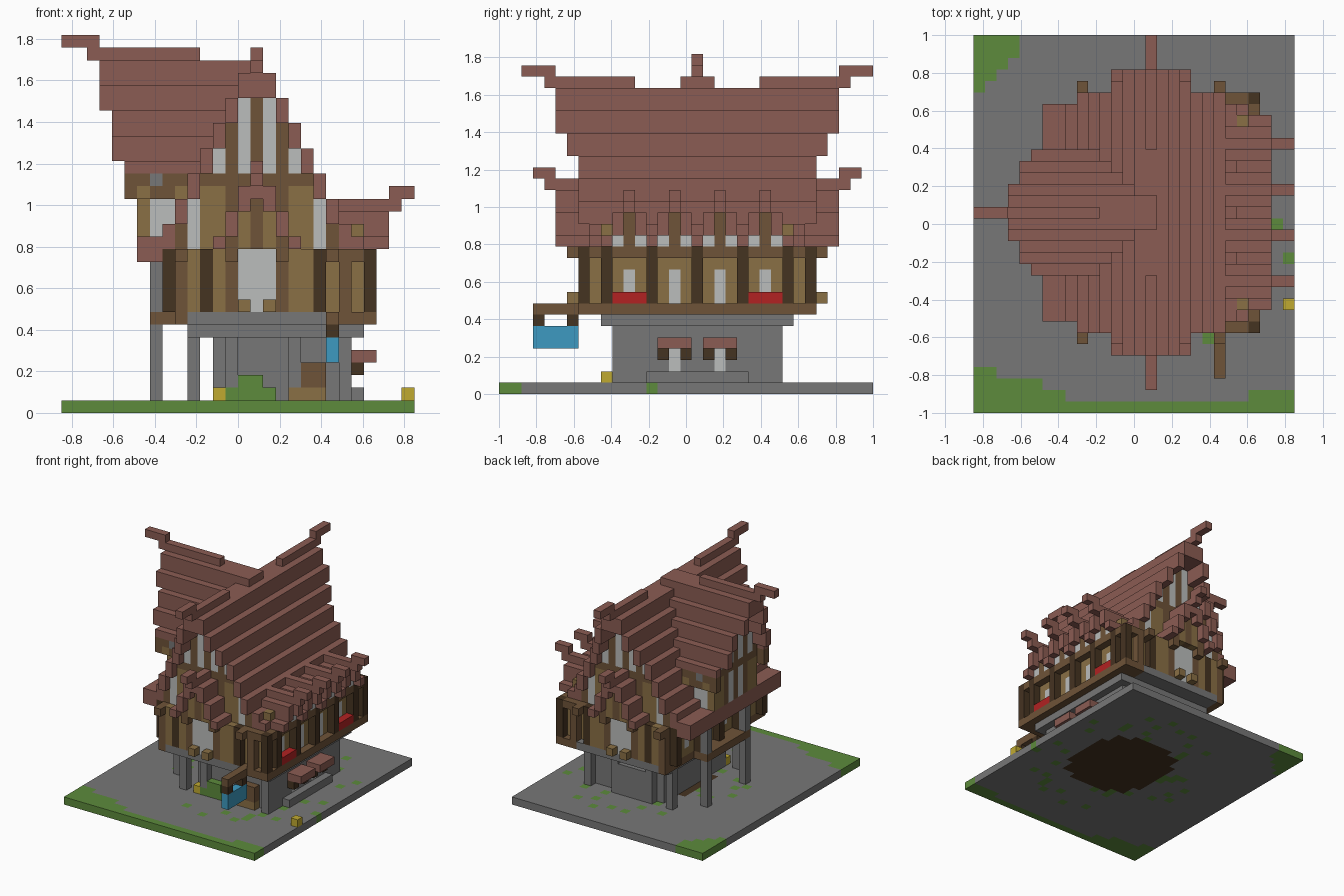
import bpy
import bmesh
import random

default = bpy.data.objects.get("Cube")
if default:
    bpy.data.objects.remove(default, do_unlink=True)
random.seed(4)

UNIT = 2 / 33
WIDTH, DEPTH = 28, 33
RIDGE_X, RIDGE_Y = 15, 17
PALETTE = {
    "roof_red": "8b5c53", "stone": "777777", "grass": "5d8b3c", "dark_timber": "453321",
    "timber": "6e5338", "ochre": "8a7045", "pane": "bbbdbc", "flower_red": "b22222",
    "sign_blue": "3d9ac1", "straw": "c0aa30",
}
grid = {}


def linear(c):
    return c / 12.92 if c <= 0.04045 else ((c + 0.055) / 1.055) ** 2.4


def make_material(name, code):
    rgb = [linear(int(code[n:n + 2], 16) / 255) for n in (0, 2, 4)]
    mat = bpy.data.materials.new(name)
    mat.use_nodes = True
    mat.diffuse_color = (*rgb, 1)
    shader = next(n for n in mat.node_tree.nodes if n.type == "BSDF_PRINCIPLED")
    shader.inputs["Base Color"].default_value = (*rgb, 1)
    shader.inputs["Roughness"].default_value = 0.9
    return mat


def fill(part, colour, xs, ys, zs, mirror=""):
    """Fill a block of cells; ranges are half open, a single number is one cell."""
    xs, ys, zs = [(r, r + 1) if isinstance(r, int) else r for r in (xs, ys, zs)]
    if "x" in mirror:
        flipped = (2 * RIDGE_X + 1 - xs[1], 2 * RIDGE_X + 1 - xs[0])
        fill(part, colour, flipped, ys, zs, mirror.replace("x", ""))
    if "y" in mirror:
        fill(part, colour, xs, (2 * RIDGE_Y + 1 - ys[1], 2 * RIDGE_Y + 1 - ys[0]), zs)
    for x in range(*xs):
        for y in range(*ys):
            for z in range(*zs):
                grid[x, y, z] = (part, colour)


# Ground slab: paving, lawn edges, earth below the house
def ground_colour(x, y):
    lawn = y == 0 or (y == 1 and (x < 8 or x >= 24)) or (y == 2 and x < 6) or (y == 3 and x < 2)
    if lawn or x < (y - 27) * 0.8:
        return "grass"
    reach = ((x - 16.5) / 6.5) ** 2 + ((y - RIDGE_Y) / 7) ** 2
    if reach < 1:
        return "dark_timber"
    return "grass" if reach < 3 and random.random() < 0.12 else "stone"


for x in range(WIDTH):
    for y in range(DEPTH):
        fill("ground", ground_colour(x, y), x, y, 0)

# Stone ground floor with corner pillars and plinth
fill("ground_floor", "stone", (12, 23), (11, 24), (1, 7))
fill("ground_floor", "stone", (10, 24), (9, 26), (6, 8))
fill("stone_pillars", "stone", 10, 10, (1, 7), "y")
for x in (13, 18, 22):
    fill("stone_pillars", "stone", x, 10, (1, 7), "y")
fill("side_plinth", "stone", 23, (13, 22), 1)
fill("back_bay", "stone", (14, 18), 24, (1, 5))

# Door, bush and crates
fill("door", "timber", (19, 21), 10, (1, 4))
fill("door_step", "ochre", (18, 21), 10, 1)
fill("bush", "grass", (13, 17), 10, 1)
fill("bush", "grass", (14, 16), 10, 2)
fill("crates", "straw", 12, 10, 1)
fill("crates", "straw", 27, 9, 1)

# Ground floor windows with awnings
for y in (15, 19):
    fill("shop_windows", "pane", 22, y, (2, 4))
    fill("awnings", "roof_red", (23, 25), (y - 1, y + 2), 4)
    for side in (-1, 1):
        fill("awning_brackets", "dark_timber", 23, y + side, 3)

# Upper floor: sill beam, walls, top beam
fill("sill_beam", "timber", (9, 25), (7, 28), 7)
fill("stone_sill", "stone", (10, 22), (7, 28), 7)
fill("upper_walls", "ochre", (9, 24), (8, 27), (8, 13))
fill("top_beam", "timber", (9, 25), (7, 28), 12)

# Front and back posts and windows
for x in (11, 20, 24):
    fill("corner_posts", "dark_timber", x, 7, (8, 13), "y")
for x in (9, 13, 17, 22):
    fill("wall_studs", "timber", x, 7, (8, 12), "y")
for x in (10, 12, 18, 19):
    fill("wall_panels", "ochre", x, 7, (8, 13), "y")
fill("bay_window", "pane", (14, 17), 7, (8, 13), "y")
for x in (14, 16):
    fill("bay_sill", "ochre", x, 6, 8, "y")
for x in (9, 13, 17, 21):
    fill("eave_blocks", "timber", x, 6, 12, "y")

# Right wall: windows, posts, flower boxes
for y in (9, 13, 17, 21, 25):
    fill("side_posts", "dark_timber", 24, y, (8, 13))
fill("side_posts", "dark_timber", 24, 7, (8, 13), "y")
for y in (11, 15, 19, 23):
    fill("side_windows", "pane", 23, y, (8, 11))
    fill("side_windows_left", "pane", 9, y, (9, 12))
for y in (10, 22):
    fill("flower_boxes", "flower_red", 24, (y, y + 3), 8)

# Left gallery on tall posts
fill("gallery_floor", "timber", (7, 9), (13, 22), 7)
for y in (13, 21):
    fill("gallery_posts", "stone", 7, y, (1, 7))
    fill("gallery_posts", "stone", 7, y, (8, 12))
for y in (8, 13, 17):
    fill("gallery_studs", "dark_timber", 8, y, (8, 13), "y")

# Main roof, stepped away from the ridge
TOPS = (27, 27, 25, 23, 21, 19, 17, 15, 14, 14)
for d, top in enumerate(TOPS):
    start = 5 if d < 3 else 6 if d == 3 else 7 if d < 7 else 8
    low = top - 2
    ends = (start, 35 - start)
    if d < 9:
        fill("main_roof", "roof_red", RIDGE_X + d, ends, (13 if d > 6 else low, top))
    fill("main_roof", "roof_red", RIDGE_X - d, ends, (12 if d > 7 else low, top))
fill("main_ridge", "roof_red", RIDGE_X, (4, 12), 27, "y")
fill("main_ridge", "roof_red", RIDGE_X, (2, 5), 28, "y")

# Cross roof over the left wing
for d in range(6):
    top = 30 - 2 * max(d, 1)
    start = 3 if d < 3 else 4 if d < 5 else 5
    low = top - 1 if d == 5 else top - 2
    fill("cross_roof", "roof_red", (start, 16), RIDGE_Y - d, (low, top), "y")
fill("cross_ridge", "roof_red", (2, 11), RIDGE_Y, 28)
fill("cross_ridge", "roof_red", (0, 3), RIDGE_Y, 29)


# Gable walls, half timbered
def gable_colour(d, z):
    if z < 18 and d in (3, 4):
        return "ochre"
    return "timber" if z == 18 or d % 2 == 0 else "pane"


for d in range(7):
    for z in range(13, TOPS[d] - 2):
        fill("gable_walls", gable_colour(d, z), RIDGE_X - d, 8, z, "xy")
for d in range(5):
    for z in range(14, TOPS[d] - 1):
        fill("left_gable_wall", gable_colour(d, z), 6, RIDGE_Y - d, z, "y")
fill("left_wing_windows", "pane", (7, 9), 13, (14, 17), "y")
fill("left_wing_wall", "timber", (9, 11), 13, (14, 18), "y")
for x in range(5, 11):
    tint = "ochre" if x % 3 == 0 else "timber"
    fill("left_wing_beam", tint, x, 12, 17, "y")
    fill("left_wing_beam", "stone" if x == 7 else "timber", x, 12, 18, "y")

# Small porch gables at front and back
for d, (low, top) in enumerate(((17, 19), (16, 18), (14, 16), (13, 14))):
    fill("porch_roof", "roof_red", RIDGE_X + d, (5, 8), (low, top), "xy")
    fill("porch_gable", "ochre" if d == 1 else "timber", RIDGE_X + d, 6, (13, low), "xy")
fill("porch_ridge", "roof_red", RIDGE_X, (4, 8), 18, "y")
fill("porch_ridge", "roof_red", RIDGE_X, (3, 5), 19, "y")

# Row of dormers on the right slope
for y in (11, 15, 19, 23):
    for side in (-1, 1):
        fill("dormer_roof", "roof_red", (20, 26), y + side, (14, 16))
        fill("dormer_roof", "roof_red", (20, 26), y + 2 * side, 13)
        fill("dormer_panes", "pane", 24, y + side, 13)
    fill("dormer_roof", "roof_red", (20, 27), y, 16)
    fill("dormer_tips", "roof_red", (26, 28), y, 17)
    fill("dormer_studs", "timber", 24, y, (13, 16))
fill("lantern_blocks", "ochre", 23, 9, 14, "y")

# Hanging sign on its beam
fill("sign_beam", "timber", 21, (3, 8), 7)
for y in (3, 6):
    fill("sign_hangers", "dark_timber", 21, y, 6)
fill("sign", "sign_blue", 21, (3, 7), (4, 6))

# Turn every part into a mesh of its exposed faces
materials = {name: make_material(name, code) for name, code in PALETTE.items()}
FACES = []
for axis in range(3):
    for side in (0, 1):
        step = [0, 0, 0]
        step[axis] = 2 * side - 1
        ring = []
        for a, b in ((0, 0), (1, 0), (1, 1), (0, 1)):
            corner = [0, 0, 0]
            corner[axis] = side
            corner[(axis + 1) % 3], corner[(axis + 2) % 3] = a, b
            ring.append(corner)
        FACES.append((step, ring if side else ring[::-1]))

parts = {}
for cell, (part, colour) in grid.items():
    parts.setdefault(part, []).append((cell, colour))
for part, cells in parts.items():
    mesh = bpy.data.meshes.new(part)
    used = sorted({colour for _, colour in cells})
    for colour in used:
        mesh.materials.append(materials[colour])
    bm = bmesh.new()
    points = {}
    for cell, colour in cells:
        for step, ring in FACES:
            if tuple(c + s for c, s in zip(cell, step)) in grid:
                continue
            loop = []
            for corner in ring:
                key = tuple(c + o for c, o in zip(cell, corner))
                if key not in points:
                    x, y, z = key
                    points[key] = bm.verts.new(
                        ((x - WIDTH / 2) * UNIT, (y - DEPTH / 2) * UNIT, z * UNIT))
                loop.append(points[key])
            bm.faces.new(loop).material_index = used.index(colour)
    bm.to_mesh(mesh)
    bm.free()
    bpy.context.collection.objects.link(bpy.data.objects.new(part, mesh))
